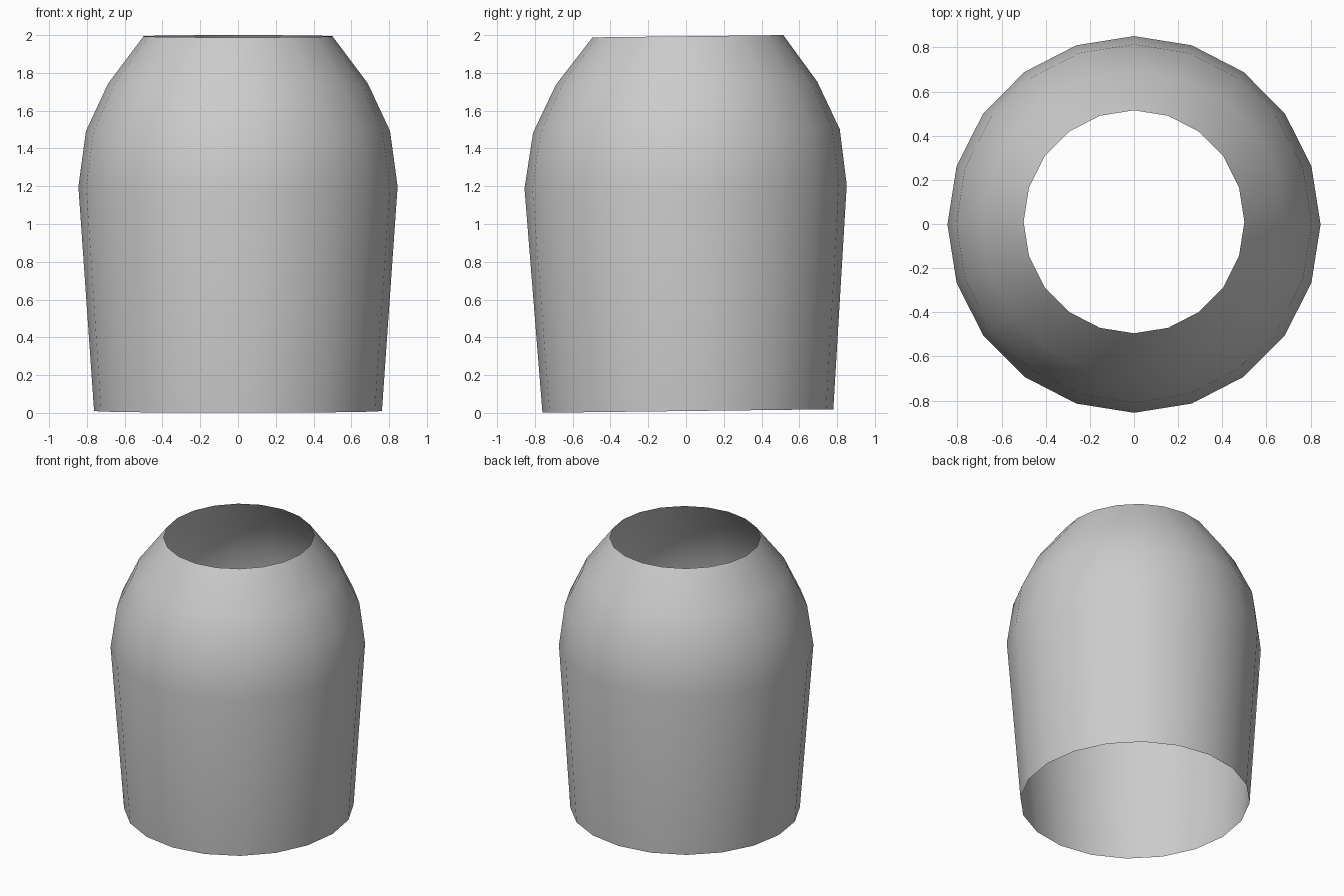
import bpy, bmesh, math

if "Cube" in bpy.data.objects:
    bpy.data.objects.remove(bpy.data.objects["Cube"])

SIDES = 20
TILT = 0.012  # the rings rise slightly towards the back

# Rings from bottom to top: height, x radius, y radius, y centre
RINGS = [
    (0.010, 0.762, 0.770, 0.010),
    (1.198, 0.845, 0.853, -0.002),
    (1.492, 0.805, 0.812, 0.002),
    (1.745, 0.687, 0.692, 0.003),
    (1.994, 0.500, 0.505, 0.010),
]


def add_ring(bm, z, rx, ry, cy):
    ring = []
    for i in range(SIDES):
        a = 2 * math.pi * i / SIDES
        y = ry * math.sin(a)
        ring.append(bm.verts.new((rx * math.cos(a), cy + y, z + TILT * y)))
    return ring


# Open single-walled shell, bridged ring by ring
bm = bmesh.new()
rings = [add_ring(bm, *r) for r in RINGS]
for low, high in zip(rings, rings[1:]):
    for i in range(SIDES):
        j = (i + 1) % SIDES
        face = bm.faces.new((low[i], low[j], high[j], high[i]))
        face.smooth = True

mesh = bpy.data.meshes.new("open_shell")
bm.to_mesh(mesh)
bm.free()
shell = bpy.data.objects.new("open_shell", mesh)
bpy.context.collection.objects.link(shell)
